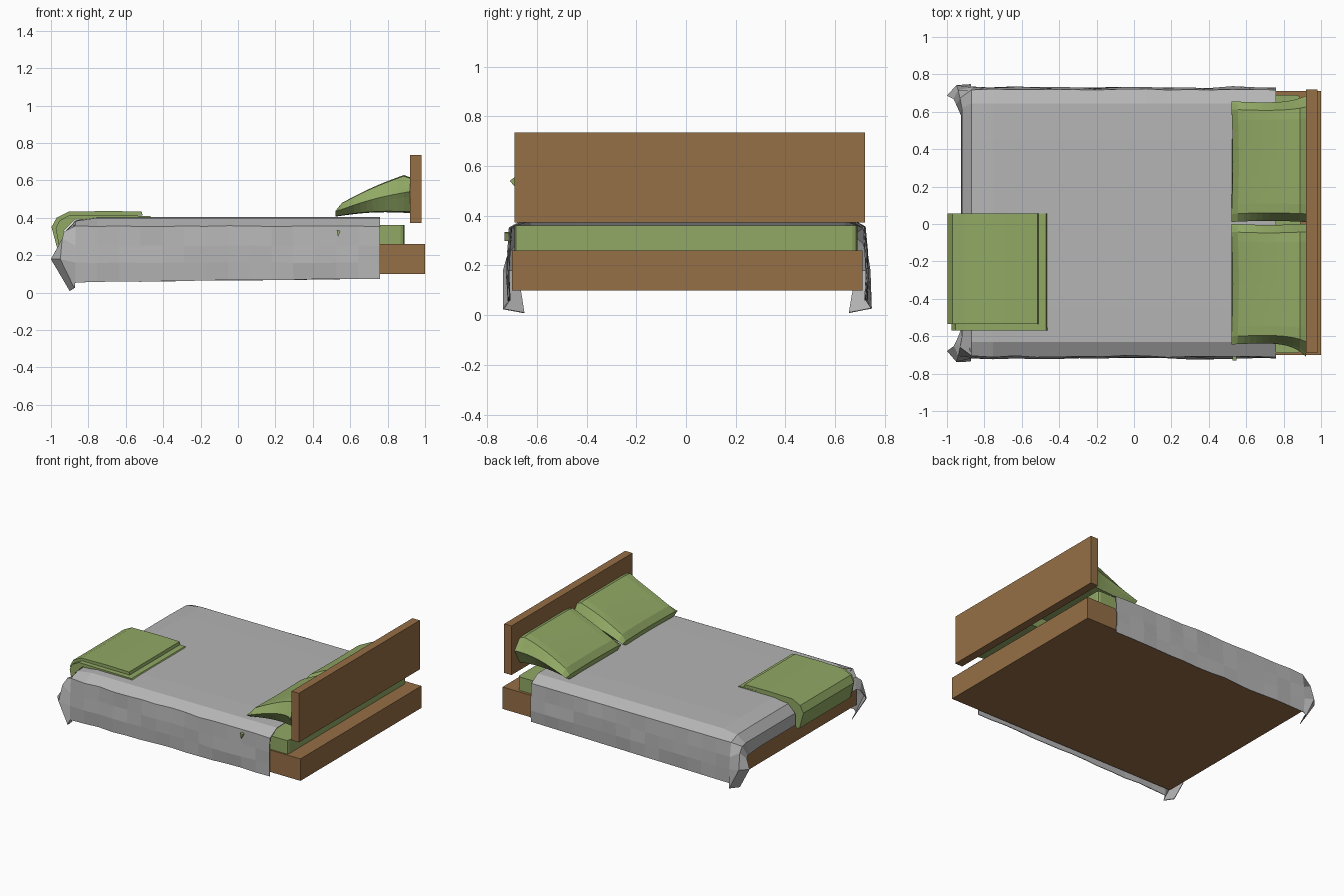
import bpy, bmesh, random
from math import sin, pi

random.seed(4)
if "Cube" in bpy.data.objects:
    bpy.data.objects.remove(bpy.data.objects["Cube"], do_unlink=True)


def material(name, rgb):
    m = bpy.data.materials.new(name)
    m.use_nodes = True
    m.diffuse_color = (*rgb, 1)
    m.node_tree.nodes["Principled BSDF"].inputs["Base Color"].default_value = (*rgb, 1)
    return m


WOOD = material("brown wood", (0.30, 0.158, 0.061))
GREEN = material("green fabric", (0.283, 0.395, 0.128))
GREY = material("grey fabric", (0.46, 0.46, 0.46))


def finish(name, bm, mat):
    mesh = bpy.data.meshes.new(name)
    bm.to_mesh(mesh)
    bm.free()
    mesh.materials.append(mat)
    ob = bpy.data.objects.new(name, mesh)
    bpy.context.collection.objects.link(ob)
    return ob


def box(name, lo, hi, mat, corner=0):
    bm = bmesh.new()
    bmesh.ops.create_cube(bm, size=1)
    for v in bm.verts:
        v.co = [a + (c + 0.5) * (b - a) for a, b, c in zip(lo, hi, v.co)]
    if corner:  # round the upright edges only
        upright = [e for e in bm.edges
                   if abs(e.verts[0].co.z - e.verts[1].co.z) > 0.01]
        bmesh.ops.bevel(bm, geom=upright, offset=corner, segments=2,
                        profile=0.5, affect='EDGES')
    return finish(name, bm, mat)


def loft(name, rings, mat, closed=True):
    """Skin a list of equal rings; closed rings are capped at both ends."""
    bm = bmesh.new()
    rows = [[bm.verts.new(p) for p in ring] for ring in rings]
    n = len(rows[0])
    for a, b in zip(rows, rows[1:]):
        for k in range(n if closed else n - 1):
            m = (k + 1) % n
            bm.faces.new((a[k], b[k], b[m], a[m]))
    if closed:
        bm.faces.new(rows[0])
        bm.faces.new(rows[-1])
        bmesh.ops.remove_doubles(bm, verts=bm.verts, dist=0.0005)
        bmesh.ops.recalc_face_normals(bm, faces=bm.faces)
    else:
        bm.normal_update()
        if sum(f.normal.z * f.calc_area() for f in bm.faces) < 0:
            bmesh.ops.reverse_faces(bm, faces=bm.faces)
    return finish(name, bm, mat)


# Wooden frame and mattress
box("bed_base", (-0.90, -0.70, 0.098), (1.0, 0.71, 0.26), WOOD)
box("headboard", (0.92, -0.69, 0.373), (0.98, 0.72, 0.735), WOOD)
box("mattress", (-0.88, -0.69, 0.26), (0.89, 0.69, 0.36), GREEN, 0.02)


# Draped blanket: cross sections from the foot to the head
def section(half, edge_y, x, z, crown):
    """Half section runs from hem to shoulder; mirror it over the bed."""
    top = [(x, y, z + c) for y, c in ((edge_y, 0), (0.45, crown), (0, crown),
                                      (-0.45, crown), (0.015 - edge_y, 0))]
    sides = []
    for sign, shift in ((1, 0), (-1, 0.012)):
        side = []
        for a, b, c in half:
            w = random.uniform(-0.005, 0.005)
            side.append((a, sign * b + shift + w, c + w / 2))
        sides.append(side)
    return sides[0] + top + sides[1][::-1]


rings = [
    section([(-0.90, 0.66, 0.01), (-1.0, 0.69, 0.18),
             (-0.965, 0.67, 0.24), (-0.95, 0.64, 0.25)], 0.58, -0.925, 0.23, 0.01),
    section([(-0.875, 0.745, 0.025), (-0.95, 0.745, 0.18),
             (-0.94, 0.715, 0.29), (-0.93, 0.675, 0.325)], 0.62, -0.92, 0.325, 0),
]
STEPS = 14
for i in range(STEPS + 1):
    t = i / STEPS
    x = -0.87 + 1.63 * t
    z = 0.382 if i == 0 else 0.399
    half = [(x, 0.727, 0.055 + 0.02 * t), (x, 0.732, 0.16),
            (x, 0.728, 0.25), (x, 0.72, 0.355)]
    rings.append(section(half, 0.645, x, z, 0.004))
blanket = loft("blanket", rings, GREY, closed=False)
solid = blanket.modifiers.new("thickness", 'SOLIDIFY')
solid.thickness = 0.005
solid.offset = -1

# Folded throw: two layers hanging over the foot of the bed
upper_layer = [(-0.51, 0.412), (-0.515, 0.433), (-0.70, 0.436), (-0.905, 0.432),
               (-0.97, 0.40), (-0.997, 0.35), (-0.965, 0.23),
               (-0.95, 0.23), (-0.97, 0.345), (-0.90, 0.412)]
lower_layer = [(-0.462, 0.398), (-0.47, 0.41), (-0.90, 0.414),
               (-0.955, 0.385), (-0.975, 0.345), (-0.952, 0.225),
               (-0.935, 0.225), (-0.93, 0.33), (-0.87, 0.39)]
for name, profile, y in (("throw_upper_layer", upper_layer, -0.535),
                         ("throw_lower_layer", lower_layer, -0.57)):
    loft(name, [[(a, b, c) for a, c in profile] for b in (y, 0.055)], GREEN)


# Pillows leaning on the headboard, with a pinched seam and a full underside
def pillow(name, side, tip):
    n = 12
    rings = []
    for i in range(n + 1):
        u = i / n
        ridge = 0.432 + 0.178 * u + 0.012 * sin(pi * u)
        top, low = [], []
        for j in range(n + 1):
            v = (1 - sin(pi * (0.5 - j / n))) / 2  # closer rows at the sides
            edge = min(v, 1 - v)
            f = min(1, edge * 14)
            rim = min(1, (0.02 + min(u, 1 - u)) * 10)
            seam = ridge - 0.07 * u * (1 - f)
            flare = tip * u ** 6 * v ** 12
            y = 0.006 + side * (0.005 + 0.645 * v + flare
                                + 0.012 * sin(pi * u) * (0.5 - v))
            x = 0.52 + 0.40 * u + 0.008 * sin(pi * v) * (1 - u)
            top.append((x, y, seam + 0.03 * f * rim))
            low.append((x, y, max(0.403, seam - (0.025 + 0.16 * u) * f)))
        rings.append(top + low[::-1])
    loft(name, rings, GREEN)


pillow("left_pillow", 1, 0.03)
pillow("right_pillow", -1, 0.065)

# Small pillow corner poking out at the blanket side
loft("pillow_corner", [[(0.527, y, 0.335), (0.548, y, 0.33), (0.535, y, 0.298)]
                       for y in (-0.70, -0.73)], GREEN)
